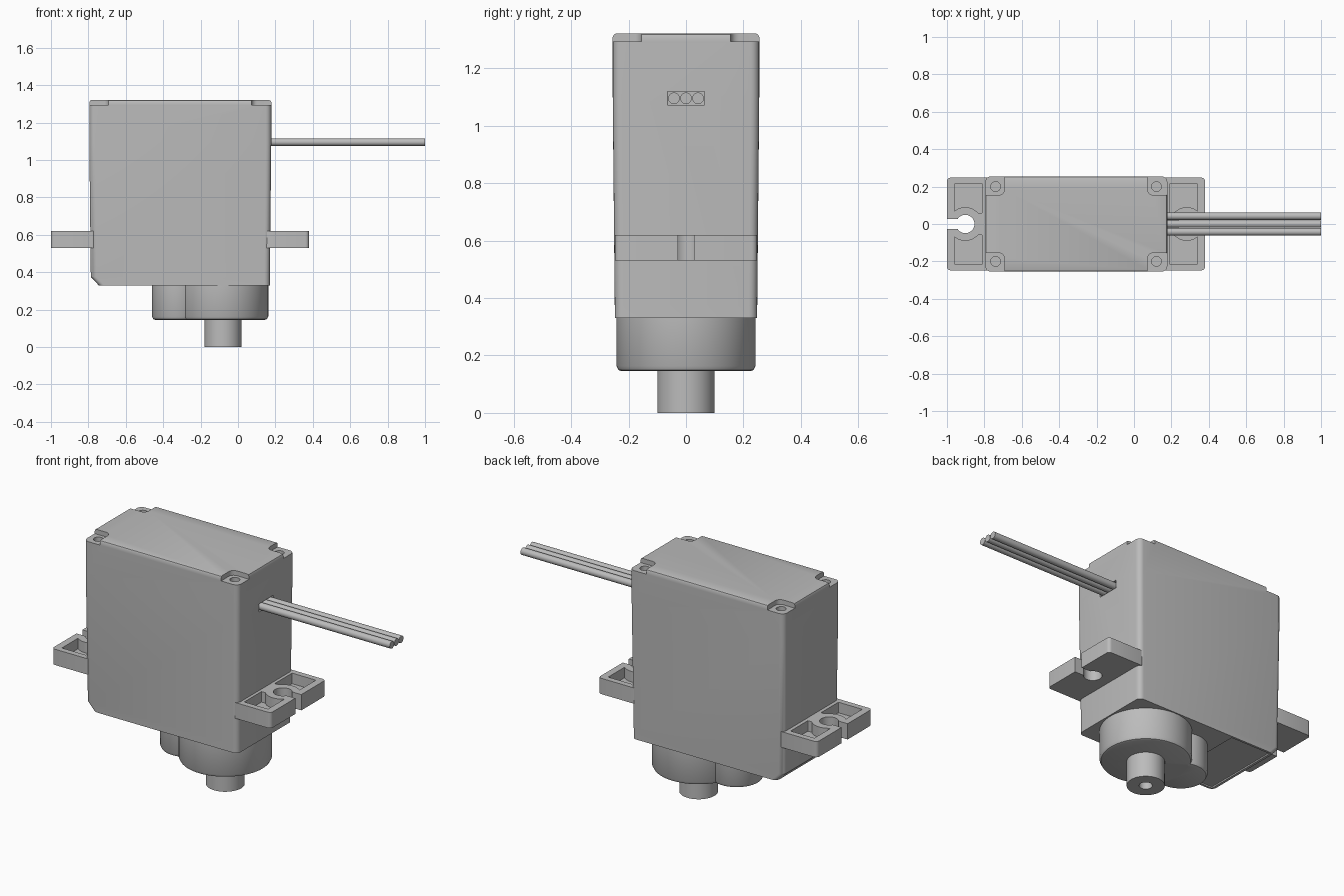
import bpy, bmesh, math
from mathutils import Vector

if "Cube" in bpy.data.objects:
    bpy.data.objects.remove(bpy.data.objects["Cube"], do_unlink=True)

grey = bpy.data.materials.new("plain grey")
grey.use_nodes = True
GREY = (0.5, 0.5, 0.5, 1)
grey.diffuse_color = GREY
grey.node_tree.nodes["Principled BSDF"].inputs["Base Color"].default_value = GREY


def rounded_rect(x0, x1, y0, y1, r, steps=5):
    pts = []
    corners = [(x1 - r, y1 - r), (x0 + r, y1 - r), (x0 + r, y0 + r), (x1 - r, y0 + r)]
    for i, (cx, cy) in enumerate(corners):
        for k in range(steps + 1):
            a = math.pi / 2 * (i + k / steps)
            pts.append((cx + r * math.cos(a), cy + r * math.sin(a)))
    return pts


def circle(cx, cy, r, n=48):
    return [(cx + r * math.cos(2 * math.pi * k / n),
             cy + r * math.sin(2 * math.pi * k / n)) for k in range(n)]


def loft(name, sections):
    """Skin a stack of (z, outline) sections and cap both ends."""
    bm = bmesh.new()
    rings = [[bm.verts.new((x, y, z)) for x, y in pts] for z, pts in sections]
    n = len(rings[0])
    for a, b in zip(rings, rings[1:]):
        for i in range(n):
            j = (i + 1) % n
            bm.faces.new((a[i], a[j], b[j], b[i]))
    bm.faces.new(rings[0][::-1])
    bm.faces.new(rings[-1])
    bmesh.ops.recalc_face_normals(bm, faces=bm.faces)
    mesh = bpy.data.meshes.new(name)
    bm.to_mesh(mesh)
    bm.free()
    mesh.materials.append(grey)
    obj = bpy.data.objects.new(name, mesh)
    bpy.context.collection.objects.link(obj)
    return obj


def box(name, x0, x1, y0, y1, z0, z1, r=0.003):
    pts = rounded_rect(x0, x1, y0, y1, r)
    return loft(name, [(z0, pts), (z1, pts)])


def cylinder(name, x, y, r, z0, z1):
    pts = circle(x, y, r)
    return loft(name, [(z0, pts), (z1, pts)])


def activate(obj):
    bpy.ops.object.select_all(action='DESELECT')
    obj.select_set(True)
    bpy.context.view_layer.objects.active = obj


def boolean(obj, others, op='DIFFERENCE'):
    """Apply each helper to the part, then discard the helper."""
    activate(obj)
    for other in others:
        other.hide_render = True
        mod = obj.modifiers.new("shape", 'BOOLEAN')
        mod.operation, mod.solver, mod.object = op, 'EXACT', other
        bpy.ops.object.modifier_apply(modifier=mod.name)
        bpy.data.objects.remove(other, do_unlink=True)


def smooth(obj):
    activate(obj)
    bpy.ops.object.shade_smooth_by_angle(angle=math.radians(30))


# Case: slightly tapered, chamfered at one lower end, softened top rim
def case_section(z, x0, x1, hy, r=0.03):
    return z, rounded_rect(x0, x1, -hy, hy, r)


case = loft("case", [
    case_section(0.33, -0.745, 0.17, 0.248),
    case_section(0.375, -0.787, 0.17, 0.248),
    case_section(1.10, -0.795, 0.178, 0.255),
    case_section(1.308, -0.795, 0.178, 0.255),
    case_section(1.317, -0.791, 0.174, 0.251),
    case_section(1.32, -0.784, 0.167, 0.244),
])

# Corner screw seats, screw holes, cable slot and underside recess
cutters = []
for x, sx in ((-0.74, -1), (0.12, 1)):
    for sy in (-1, 1):
        y = 0.2 * sy
        xs = sorted((x - 0.048 * sx, x + 0.2 * sx))
        ys = sorted((y - 0.045 * sy, y + 0.2 * sy))
        cutters.append(box("seat_cutter", *xs, *ys, 1.293, 1.4, 0.03))
        cutters.append(cylinder("screw_cutter", x, y, 0.026, 1.26, 1.4))
cutters.append(box("cable_cutter", 0.15, 0.3, -0.065, 0.065, 1.072, 1.118))
cutters.append(box("recess_cutter", -0.73, -0.47, -0.235, 0.235, 0.3, 0.338))
boolean(case, cutters)
smooth(case)

# Mounting tabs with keyhole slots and pockets
for name, end, s in (("right_tab", -1.0, 1), ("left_tab", 0.38, -1)):
    def span(a, b):
        return sorted((end + s * a, end + s * b))

    tab = box(name, *span(0, 0.24), -0.248, 0.248, 0.53, 0.62, 0.02)
    hole_x = end + s * 0.098
    cutters = [cylinder("hole_cutter", hole_x, 0, 0.049, 0.4, 0.8),
               box("slot_cutter", *span(-0.1, 0.09), -0.027, 0.027, 0.4, 0.8)]
    for sy in (-1, 1):
        ys = sorted((sy * 0.06, sy * 0.215))
        pocket = box("pocket_cutter", *span(0.04, 0.19), *ys, 0.56, 0.7)
        boolean(pocket, [cylinder("collar", hole_x, 0, 0.09, 0.5, 0.8)])
        cutters.append(pocket)
    boolean(tab, cutters)
    smooth(tab)


# Gear housing: two merged round bosses with softened lower rims
def boss(name, x, r):
    return loft(name, [(0.145, circle(x, 0, r - 0.018, 64)),
                       (0.149, circle(x, 0, r - 0.007, 64)),
                       (0.163, circle(x, 0, r, 64)),
                       (0.34, circle(x, 0, r, 64))])


housing = boss("gear_housing", -0.08, 0.242)
boolean(housing, [boss("small_boss", -0.32, 0.14)], 'UNION')
smooth(housing)

# Output shaft with a screw bore
shaft = cylinder("output_shaft", -0.08, 0, 0.1, 0, 0.16)
boolean(shaft, [cylinder("bore_cutter", -0.08, 0, 0.035, -0.1, 0.12)])
smooth(shaft)

# Three-strand cable
for i, y in enumerate((-0.042, 0, 0.042)):
    wire = cylinder("wire_%d" % (i + 1), 0, 0, 0.02, 0, 0.845)
    wire.rotation_euler = (0, math.pi / 2, 0)
    wire.location = Vector((0.155, y, 1.095))
    smooth(wire)
